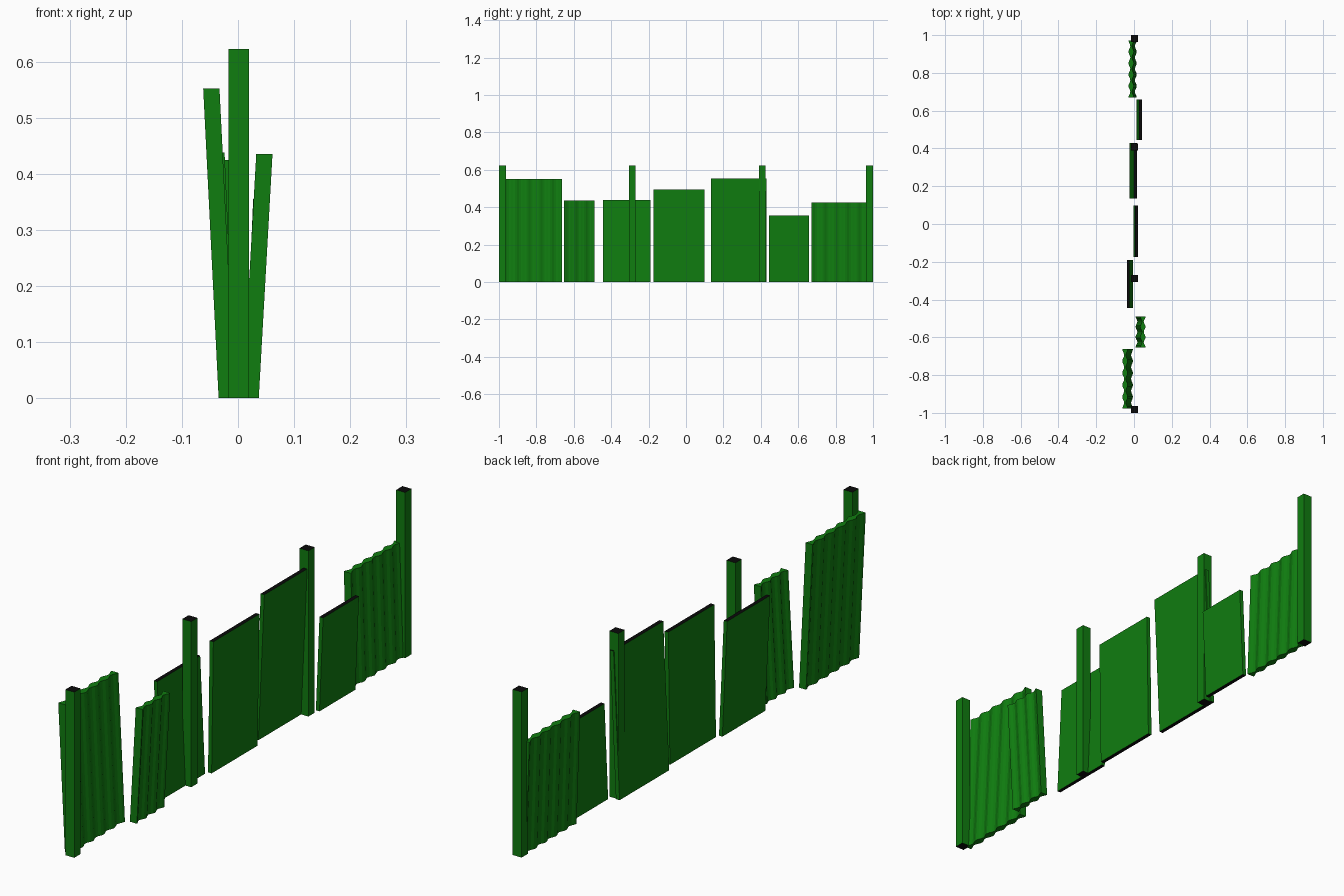
import bpy
import math

if "Cube" in bpy.data.objects:
    bpy.data.objects.remove(bpy.data.objects["Cube"])


def material(name, rgb):
    m = bpy.data.materials.new(name)
    m.diffuse_color = (*rgb, 1)
    m.use_nodes = True
    m.node_tree.nodes["Principled BSDF"].inputs["Base Color"].default_value = m.diffuse_color
    return m


GREEN = material("fence green", (0.005, 0.205, 0.005))
BLACK = material("black ends", (0.003, 0.003, 0.003))


def extrude_profile(name, profile, height, lean, black_caps):
    """Closed xy profile raised to height, its top shifted by lean along x."""
    n = len(profile)
    verts = [(x, y, 0) for x, y in profile] + [(x + lean, y, height) for x, y in profile]
    faces = [(i, (i + 1) % n, (i + 1) % n + n, i + n) for i in range(n)]
    faces += [tuple(reversed(range(n))), tuple(range(n, 2 * n))]
    me = bpy.data.meshes.new(name)
    me.from_pydata(verts, [], faces)
    me.materials.append(GREEN)
    me.materials.append(BLACK)
    if black_caps:
        for p in me.polygons[n:]:
            p.material_index = 1
    me.update()
    ob = bpy.data.objects.new(name, me)
    bpy.context.collection.objects.link(ob)
    return ob


def board(name, x0, x1, y0, y1, height, lean=0.0):
    extrude_profile(name, [(x0, y0), (x1, y0), (x1, y1), (x0, y1)], height, lean, True)


def corrugated(name, xc, y0, y1, height, lean, ridges):
    """Ridged sheet, bulging on both sides."""
    steps = ridges * 6
    right, left = [], []
    for i in range(steps + 1):
        t = i / steps
        h = 0.0095 + 0.005 * math.cos(2 * math.pi * ridges * t)
        y = y0 + (y1 - y0) * t
        right.append((xc + h, y))
        left.append((xc - h, y))
    extrude_profile(name, right + left[::-1], height, lean, False)


# Upright posts
for i, y in enumerate((-1.0, -0.306, 0.389, 0.963)):
    board(f"post_{i + 1}", -0.017, 0.02, y, y + 0.037, 0.622)

# Flat leaning boards
board("flat_panel_1", -0.018, -0.004, -0.445, -0.19, 0.438, -0.02)
board("flat_panel_2", -0.002, 0.013, -0.175, 0.098, 0.496, 0.007)
board("flat_panel_3", -0.025, -0.01, 0.135, 0.43, 0.553, 0.025)
board("flat_panel_4", 0.012, 0.027, 0.445, 0.658, 0.355, 0.015)

# Corrugated leaning sheets
corrugated("corrugated_panel_1", -0.02, -0.978, -0.663, 0.552, -0.0275, 5)
corrugated("corrugated_panel_2", 0.0225, -0.653, -0.49, 0.435, 0.0245, 3)
corrugated("corrugated_panel_3", 0.0, 0.67, 0.972, 0.425, -0.015, 5)
